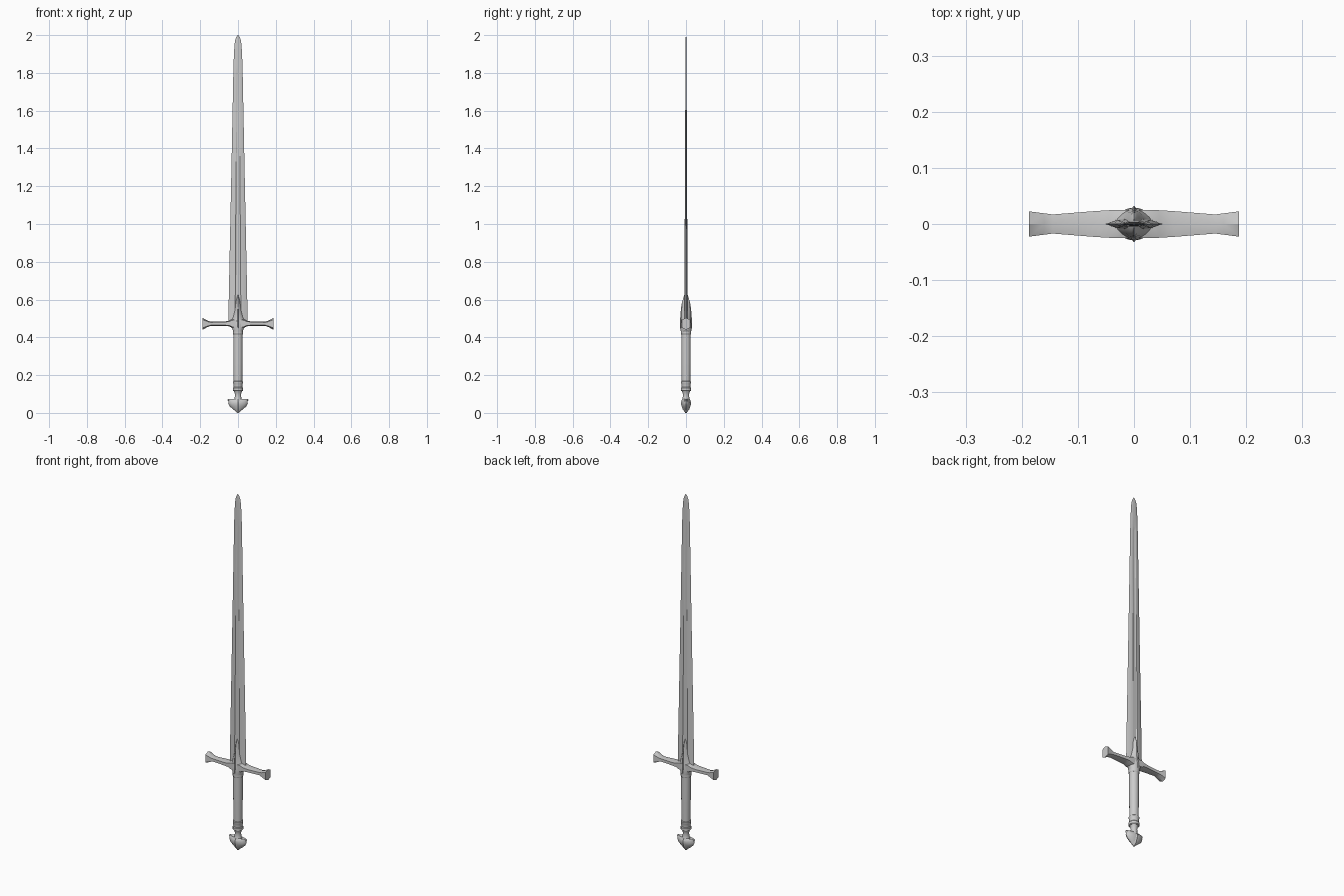
import bpy, bmesh, math

if "Cube" in bpy.data.objects:
    bpy.data.objects.remove(bpy.data.objects["Cube"])


def loft(name, rings, angle=30):
    """Skin a list of equal-length closed rings and cap both ends."""
    bm = bmesh.new()
    rows = [[bm.verts.new(p) for p in ring] for ring in rings]
    n = len(rows[0])
    for a, b in zip(rows, rows[1:]):
        for i in range(n):
            j = (i + 1) % n
            bm.faces.new((a[i], a[j], b[j], b[i]))
    bm.faces.new(rows[0])
    bm.faces.new(rows[-1])
    bmesh.ops.recalc_face_normals(bm, faces=bm.faces)
    mesh = bpy.data.meshes.new(name)
    bm.to_mesh(mesh)
    bm.free()
    ob = bpy.data.objects.new(name, mesh)
    bpy.context.collection.objects.link(ob)
    bpy.ops.object.select_all(action='DESELECT')
    ob.select_set(True)
    bpy.context.view_layer.objects.active = ob
    bpy.ops.object.shade_smooth_by_angle(angle=math.radians(angle))
    return ob


def oval(z, rx, ry, n=24, power=1.0):
    """Horizontal ring; power above 1 pinches it towards a diamond."""
    pts = []
    for i in range(n):
        t = 2 * math.pi * i / n
        c, s = math.cos(t), math.sin(t)
        pts.append((rx * math.copysign(abs(c) ** power, c),
                    ry * math.copysign(abs(s) ** power, s), z))
    return pts


def blade_ring(z, w, t, groove):
    """Bevelled blade section with a shallow fuller on each face."""
    front = [(-w, 0), (-w * .62, -t * .8), (-w * .3, -t),
             (-w * .2, -t * (1 - groove)), (w * .2, -t * (1 - groove)),
             (w * .3, -t), (w * .62, -t * .8)]
    return [(x, y, z) for x, y in front + [(-x, -y) for x, y in front]]


# Blade with rounded tip
loft("blade", [blade_ring(*s) for s in (
    (0.47, .051, .009, .4), (0.60, .049, .0085, .4), (1.28, .035, .0055, .4),
    (1.81, .0245, .003, .4), (1.835, .024, .003, 0), (1.90, .0215, .0026, 0),
    (1.95, .0185, .0022, 0), (1.975, .0145, .0018, 0),
    (1.99, .009, .0014, 0), (2.0, .002, .0008, 0))], 20)

# Cross-guard arms with flared ends
for side, label in ((-1, "left"), (1, "right")):
    rings = []
    for x, hy, lo, hi in ((0.0, .025, .445, .50), (.03, .025, .448, .498),
                          (.045, .0245, .458, .489), (.07, .023, .461, .484),
                          (.145, .017, .461, .483), (.16, .019, .455, .488),
                          (.187, .0225, .441, .503)):
        ridge = .15 * (hi - lo)
        rings.append([(side * x, y, z) for y, z in (
            (-hy, lo + ridge), (0, lo), (hy, lo + ridge),
            (hy, hi - ridge), (0, hi), (-hy, hi - ridge))])
    loft("guard_arm_" + label, rings)

# Pointed guard centre reaching up the blade
loft("guard_centre", [oval(*s) for s in (
    (.42, .026, .026), (.438, .027, .028), (.455, .034, .029),
    (.472, .042, .029, 24, 1.3), (.49, .036, .027, 24, 1.3),
    (.51, .028, .025, 24, 1.3), (.54, .02, .024, 24, 1.3),
    (.58, .013, .021, 24, 1.3), (.605, .008, .016, 24, 1.2),
    (.625, .001, .009))])

# Raised slim ornament on both faces
loft("guard_ornament", [oval(z, rx, ry, 8, 1.5) for z, rx, ry in (
    (.43, .002, .027), (.455, .012, .032), (.475, .017, .033),
    (.50, .012, .031), (.55, .006, .027), (.59, .001, .021))], 20)

# Grip and its two collars
loft("grip", [oval(z, r, r) for z, r in (
    (.13, .0225), (.2, .0235), (.30, .0245), (.43, .0245))])
loft("upper_collar", [oval(z, r, r) for z, r in (
    (.416, .025), (.419, .027), (.432, .027), (.435, .025))])
loft("lower_collar", [oval(z, r, r) for z, r in (
    (.115, .023), (.118, .027), (.132, .027), (.136, .024),
    (.155, .025), (.158, .0265), (.165, .0265), (.168, .023))])

# Pommel neck
loft("pommel_neck", [oval(z, r, r) for z, r in (
    (.06, .024), (.075, .018), (.095, .016), (.108, .018), (.118, .023))])

# Pommel: wide crescent body with upturned lobes
loft("pommel", [oval(z, rx, ry, 16, 1.15) for z, rx, ry in (
    (0, .004, .004), (.01, .014, .009), (.022, .03, .015),
    (.036, .045, .02), (.05, .052, .0235), (.06, .0505, .022),
    (.069, .056, .018), (.073, .052, .014), (.064, .03, .012))])

# Pommel centre rib
loft("pommel_rib", [oval(z, rx, ry, 8) for z, rx, ry in (
    (.002, .004, .005), (.02, .01, .018), (.045, .015, .026),
    (.062, .018, .025), (.08, .012, .016))])
